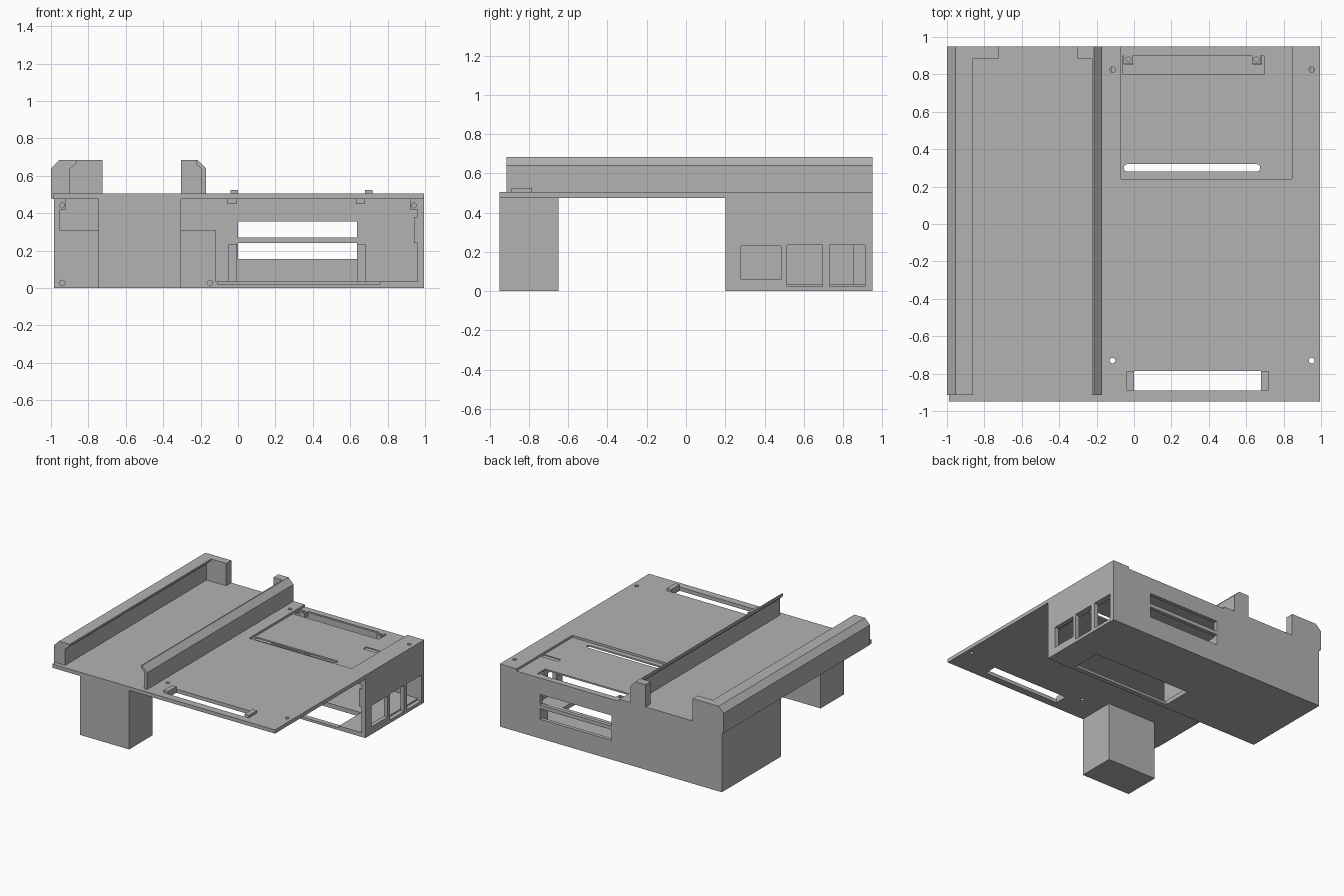
import bpy, bmesh
from mathutils import Matrix, Vector

old = bpy.data.objects.get("Cube")
if old:
    bpy.data.objects.remove(old, do_unlink=True)

grey = bpy.data.materials.new("plain grey")
grey.use_nodes = True
grey.diffuse_color = (0.45, 0.45, 0.45, 1)
grey.node_tree.nodes["Principled BSDF"].inputs["Base Color"].default_value = (0.45, 0.45, 0.45, 1)


def make(name, bm):
    bmesh.ops.recalc_face_normals(bm, faces=bm.faces)
    mesh = bpy.data.meshes.new(name)
    bm.to_mesh(mesh)
    bm.free()
    mesh.materials.append(grey)
    ob = bpy.data.objects.new(name, mesh)
    bpy.context.scene.collection.objects.link(ob)
    return ob


def box(name, x, y, z):
    lo, hi = Vector((x[0], y[0], z[0])), Vector((x[1], y[1], z[1]))
    bm = bmesh.new()
    bmesh.ops.create_cube(bm, size=1, matrix=Matrix.Translation((lo + hi) / 2)
                          @ Matrix.Diagonal((hi - lo).to_4d()))
    return make(name, bm)


def rod(centre, depth, axis="Z", r=0.015):
    turn = Matrix.Rotation(1.5708, 4, "X") if axis == "Y" else Matrix()
    bm = bmesh.new()
    bmesh.ops.create_cone(bm, cap_ends=True, segments=20, radius1=r, radius2=r,
                          depth=depth, matrix=Matrix.Translation(centre) @ turn)
    return make("cutter", bm)


def extrude(name, points, y):
    # Profile in x and z, carried along y
    bm = bmesh.new()
    face = bm.faces.new([bm.verts.new((px, y[0], pz)) for px, pz in points])
    new = bmesh.ops.extrude_face_region(bm, geom=[face])["geom"]
    bmesh.ops.translate(bm, vec=(0, y[1] - y[0], 0),
                        verts=[g for g in new if isinstance(g, bmesh.types.BMVert)])
    return make(name, bm)


def cut(ob, cutters):
    for c in cutters:
        c.hide_render = True
        mod = ob.modifiers.new("cut", "BOOLEAN")
        mod.operation, mod.solver, mod.object = "DIFFERENCE", "EXACT", c
    bpy.context.view_layer.update()
    mesh = bpy.data.meshes.new_from_object(ob.evaluated_get(bpy.context.evaluated_depsgraph_get()))
    ob.modifiers.clear()
    ob.data = mesh
    for c in cutters:
        bpy.data.objects.remove(c, do_unlink=True)


LEFT, RIGHT, FRONT, BACK = -0.985, 0.995, -0.95, 0.95
UNDER, TOP, BOX_FRONT = 0.475, 0.505, 0.2
BOX_Y = (BOX_FRONT, BACK)

# Deck with recess, slots and screw holes
deck = box("deck", (-0.99, RIGHT), (FRONT, BACK), (UNDER, TOP))
through = (0.4, 0.6)
cuts = [box("cutter", (-0.07, 0.845), (0.24, 1.0), (0.487, 0.6)),
        box("cutter", (-0.06, 0.695), (0.8, 0.9), through),
        box("cutter", (0.0, 0.68), (-0.89, -0.785), through),
        box("cutter", (-0.035, 0.655), (0.28, 0.32), through),
        box("cutter", (0.695, 0.844), (0.6, 0.64), (0.48, 0.6))]
cuts += [rod((x, y, 0.5), 0.2) for x in (-0.115, 0.95) for y in (-0.73, 0.825)]
cut(deck, cuts)
ends = [rod((x, 0.3, 0.5), 0.2, r=0.02) for x in (-0.035, 0.655)]
cut(deck, ends)

# Screw bosses in the rear slot
for x in (-0.03, 0.655):
    boss = box("screw_boss", (x - 0.025, x + 0.025), (0.855, 0.9), (0.45, 0.487))
    cut(boss, [rod((x, 0.88, 0.47), 0.1, r=0.013)])

# Tabs beside the front slot
for x in (-0.04, 0.68):
    box("slot_tab", (x, x + 0.04), (-0.89, -0.785), (TOP, 0.525))

# Rails with overhanging lips, and the stops at their back ends
rail_y = (-0.915, BACK)
extrude("wide_rail", [(-1, 0.48), (-1, 0.64), (-0.955, 0.685), (-0.86, 0.685),
                      (-0.86, 0.67), (-0.9, 0.635), (-0.9, 0.48)], rail_y)
extrude("thin_rail", [(-0.17, TOP), (-0.17, 0.64), (-0.215, 0.685), (-0.225, 0.685),
                      (-0.225, 0.665), (-0.198, 0.64), (-0.198, TOP)], rail_y)
box("wide_rail_stop", (-0.9, -0.725), (0.885, BACK), (TOP, 0.685))
extrude("thin_rail_stop", [(-0.305, TOP), (-0.305, 0.685), (-0.215, 0.685),
                           (-0.18, 0.65), (-0.18, TOP)], (0.885, BACK))

# Front leg
box("front_leg", (-0.745, -0.305), (FRONT, -0.65), (0, UNDER))

# Rear housing: back wall with two slots
wall = box("back_wall", (LEFT, RIGHT), (0.92, BACK), (0, UNDER))
cut(wall, [box("cutter", (0, 0.637), (0.8, 1), z) for z in ((0.155, 0.24), (0.27, 0.355))])

# Side walls, one with three windows
box("closed_side_wall", (LEFT, -0.955), BOX_Y, (0, UNDER))
side = box("window_wall", (0.96, RIGHT), BOX_Y, (0, UNDER))
windows = [((0.28, 0.485), (0.06, 0.23)), ((0.515, 0.695), (0.025, 0.235)),
           ((0.73, 0.912), (0.025, 0.235))]
cut(side, [box("cutter", (0.9, 1.1), y, z) for y, z in windows])
box("window_wall_pad", (0.94, 0.96), BOX_Y, (0.24, 0.38))

# Floor with an opening behind a thin front strip
floor = box("floor", (-0.12, 0.96), BOX_Y, (0, 0.035))
cut(floor, [box("cutter", (-0.11, 0.76), (0.24, 0.48), (-0.1, 0.1)),
            box("cutter", (-0.11, 0.76), (0.1, 0.3), (0.02, 0.1))])

# Lower block with screw holes in its front
block = box("lower_block", (-0.955, -0.12), BOX_Y, (0, 0.31))
cut(block, [rod((x, BOX_FRONT, 0.027), 0.1, "Y") for x in (-0.94, -0.15)])

# Screw posts at the upper corners
for x in (-0.94, 0.94):
    post = box("corner_post", (x - 0.02, x + 0.02), (BOX_FRONT, 0.3), (0.42, UNDER))
    cut(post, [rod((x, BOX_FRONT, 0.442), 0.1, "Y", 0.013)])

# Brackets inside the back wall
for x in (-0.05, 0.637):
    box("inner_bracket", (x, x + 0.045), (0.85, 0.92), (0.035, 0.235))
